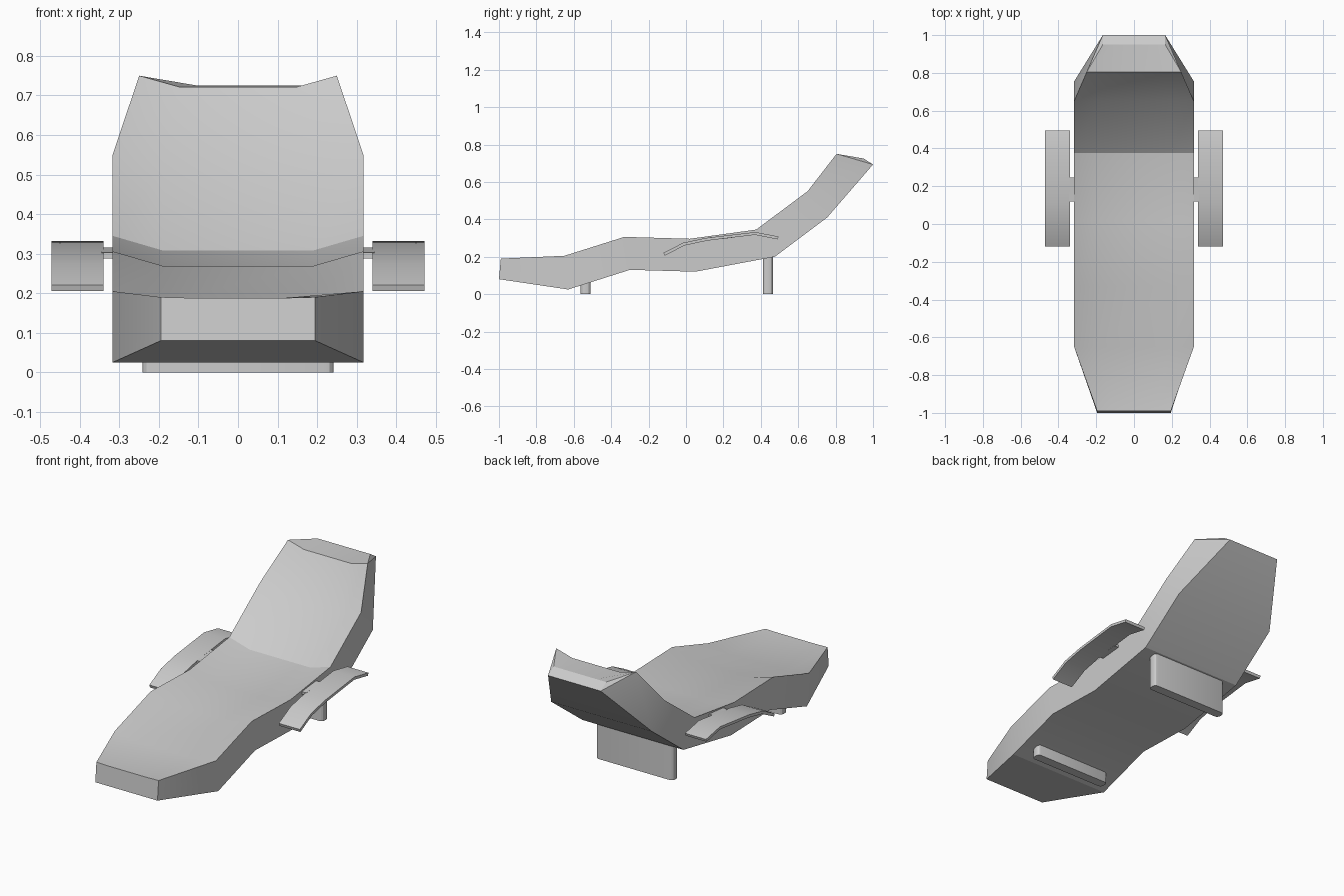
import bpy, bmesh
from math import radians

if "Cube" in bpy.data.objects:
    bpy.data.objects.remove(bpy.data.objects["Cube"])


def finish(name, bm):
    bmesh.ops.recalc_face_normals(bm, faces=bm.faces)
    mesh = bpy.data.meshes.new(name)
    bm.to_mesh(mesh)
    bm.free()
    obj = bpy.data.objects.new(name, mesh)
    bpy.context.collection.objects.link(obj)
    bpy.ops.object.select_all(action='DESELECT')
    obj.select_set(True)
    bpy.context.view_layer.objects.active = obj
    bpy.ops.object.shade_smooth_by_angle(angle=radians(25))
    return obj


def top_row(bm, y, z, half, dip):
    # dished upper edge: outer corners high, middle lower
    inner = half * 0.6 if dip else half * 0.62
    return [bm.verts.new(p) for p in ((-half, y, z), (-inner, y, z - dip),
                                      (inner, y, z - dip), (half, y, z))]


# Lounger body: top y, z, half width, dip / bottom y, z, half width
W = 0.317
sections = [
    (-0.99, 0.19, 0.195, 0.002, -1.0, 0.08, 0.195),
    (-0.65, 0.205, W, 0.025, -0.63, 0.025, W),
    (-0.33, 0.306, W, 0.037, -0.30, 0.13, W),
    (0.02, 0.296, W, 0.037, 0.05, 0.12, W),
    (0.375, 0.345, W, 0.037, 0.475, 0.20, W),
    (0.65, 0.55, W, 0.035, 0.755, 0.41, W),
    (0.805, 0.75, 0.25, 0.028, 1.0, 0.693, 0.165),
]
bm = bmesh.new()
rings = []
for ty, tz, tw, dip, by, bz, bw in sections:
    ring = top_row(bm, ty, tz, tw, dip)
    ring += [bm.verts.new((bw, by, bz)), bm.verts.new((-bw, by, bz))]
    rings.append(ring)
for a, b in zip(rings, rings[1:]):
    for i in range(6):
        j = (i + 1) % 6
        bm.faces.new((a[i], a[j], b[j], b[i]))
bm.faces.new(rings[0])
# Headrest crown closing the upper end
last = rings[-1]
crown = top_row(bm, 0.95, 0.725, 0.165, 0)
for i in range(3):
    bm.faces.new((last[i], last[i + 1], crown[i + 1], crown[i]))
bm.faces.new((last[3], last[4], crown[3]))
bm.faces.new((last[0], crown[0], last[5]))
bm.faces.new(crown + [last[4], last[5]])
finish("lounger_body", bm)


def box(bm, x0, x1, y0, y1, z0, z1):
    geo = bmesh.ops.create_cube(bm, size=1)['verts']
    for v in geo:
        v.co = ((x0 + x1) / 2 + v.co.x * (x1 - x0),
                (y0 + y1) / 2 + v.co.y * (y1 - y0),
                (z0 + z1) / 2 + v.co.z * (z1 - z0))


# Legs: wide slabs with rounded vertical edges
for name, y, height in (("front_leg", -0.537, 0.07), ("rear_leg", 0.438, 0.215)):
    bm = bmesh.new()
    box(bm, -0.242, 0.242, y - 0.027, y + 0.027, 0, height)
    upright = [e for e in bm.edges
               if abs(e.verts[0].co.z - e.verts[1].co.z) > 0.01]
    bmesh.ops.bevel(bm, geom=upright, offset=0.02, segments=3, profile=0.5,
                    affect='EDGES')
    finish(name, bm)

# Armrests: bent strips with a short bracket to the body
arm = [(-0.12, 0.221), (-0.015, 0.275), (0.11, 0.301), (0.37, 0.332), (0.495, 0.308)]
low = [(-0.115, 0.205), (-0.008, 0.26), (0.113, 0.286), (0.368, 0.317), (0.49, 0.293)]
for side, label in ((-1, "left"), (1, "right")):
    bm = bmesh.new()
    rows = []
    for (y, z), (ly, lz) in zip(arm, low):
        rows.append([bm.verts.new(p) for p in (
            (side * 0.34, y, z), (side * 0.472, y, z),
            (side * 0.472, ly, lz), (side * 0.34, ly, lz))])
    for a, b in zip(rows, rows[1:]):
        for i in range(4):
            j = (i + 1) % 4
            bm.faces.new((a[i], a[j], b[j], b[i]))
    bm.faces.new(rows[0])
    bm.faces.new(rows[-1])
    finish(label + "_armrest", bm)

    bm = bmesh.new()
    xs = sorted((side * 0.30, side * 0.345))
    box(bm, xs[0], xs[1], 0.12, 0.247, 0.288, 0.303)
    for v in bm.verts:  # bracket follows the slope of the armrest
        if v.co.y > 0.2:
            v.co.z += 0.013
    finish(label + "_arm_bracket", bm)
